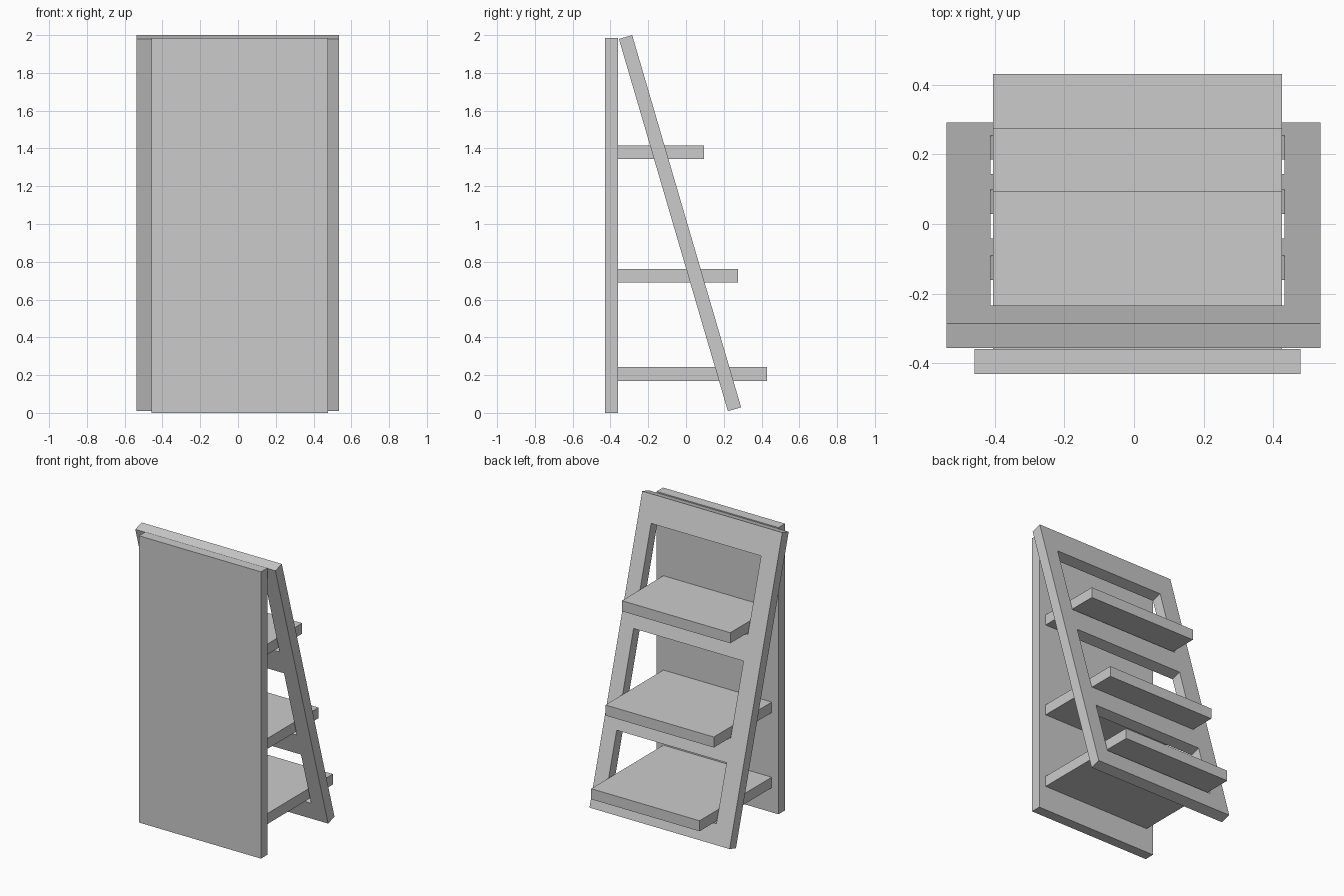
import bpy, bmesh
from mathutils import Vector

if "Cube" in bpy.data.objects:
    bpy.data.objects.remove(bpy.data.objects["Cube"])


def finish(bm, name):
    bmesh.ops.recalc_face_normals(bm, faces=bm.faces)
    me = bpy.data.meshes.new(name)
    bm.to_mesh(me)
    bm.free()
    ob = bpy.data.objects.new(name, me)
    bpy.context.collection.objects.link(ob)
    return ob


def box(name, x, y, z):
    bm = bmesh.new()
    bmesh.ops.create_cube(bm, size=1)
    for v in bm.verts:
        v.co = [(a + b) / 2 + c * (b - a) for (a, b), c in zip((x, y, z), v.co)]
    return finish(bm, name)


# Upright back panel
box("back_panel", (-0.457, 0.477), (-0.43, -0.359), (0, 1.985))

# Three shelves, deeper towards the bottom
for name, depth, z in (("top_shelf", 0.094, 1.343),
                       ("middle_shelf", 0.274, 0.69),
                       ("bottom_shelf", 0.43, 0.17)):
    box(name, (-0.405, 0.425), (-0.359, depth), (z, z + 0.073))

# Leaning ladder frame: grid of cells with three openings left out, then thickened
xs = (-0.538, -0.411, 0.431, 0.535)
rows = (0, 0.183, 0.692, 0.865, 1.367, 1.525, 1.92, 2.053)
top = Vector((0, -0.285, 2.0))
down = Vector((0, 0.281, -0.96)).normalized()
inward = Vector((0, -0.96, -0.281)).normalized()

bm = bmesh.new()
grid = [[bm.verts.new(top + down * s + Vector((x, 0, 0))) for x in xs] for s in rows]
for r in range(len(rows) - 1):
    for c in range(3):
        if c == 1 and r % 2:
            continue
        bm.faces.new((grid[r][c], grid[r][c + 1], grid[r + 1][c + 1], grid[r + 1][c]))
ext = bmesh.ops.extrude_face_region(bm, geom=bm.faces[:], use_keep_orig=True)
for v in ext["geom"]:
    if isinstance(v, bmesh.types.BMVert):
        v.co += inward * 0.073
finish(bm, "leaning_frame")
